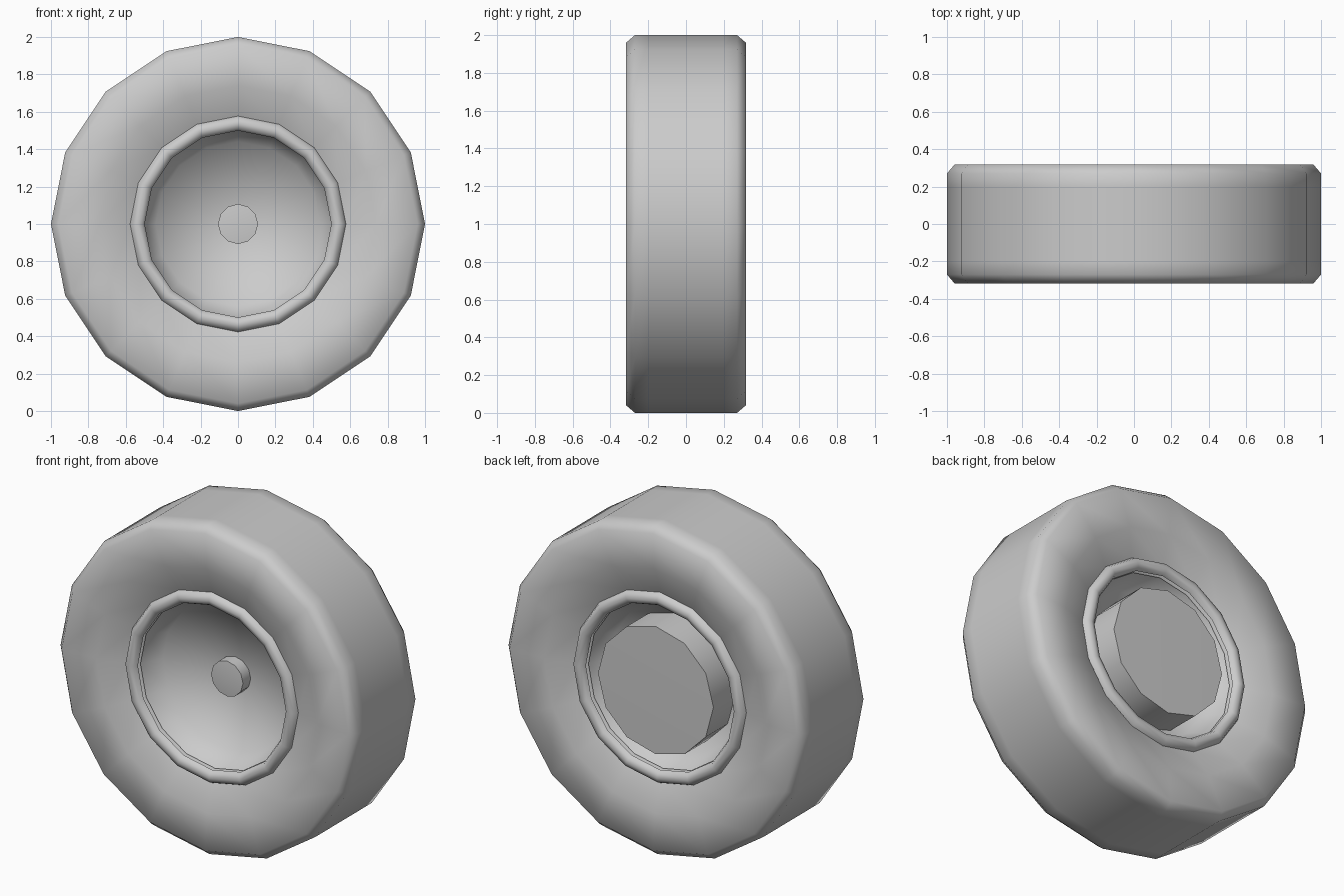
import bpy, bmesh
from math import cos, sin, pi, radians

if "Cube" in bpy.data.objects:
    bpy.data.objects.remove(bpy.data.objects["Cube"])


def lathe(name, profile, sides, angle=56):
    """Revolve (radius, y) points round the axle, which is at z = 1."""
    bm = bmesh.new()
    rings = []
    for r, y in profile:
        if r == 0:
            rings.append([bm.verts.new((0, y, 1))] * sides)
        else:
            rings.append([bm.verts.new((r * cos(2 * pi * i / sides), y,
                                        1 + r * sin(2 * pi * i / sides)))
                          for i in range(sides)])
    for a, b in zip(rings, rings[1:]):
        for i in range(sides):
            j = (i + 1) % sides
            bm.faces.new(list(dict.fromkeys((a[i], a[j], b[j], b[i]))))
    bmesh.ops.remove_doubles(bm, verts=bm.verts, dist=1e-5)
    bmesh.ops.recalc_face_normals(bm, faces=bm.faces)
    mesh = bpy.data.meshes.new(name)
    bm.to_mesh(mesh)
    bm.free()
    ob = bpy.data.objects.new(name, mesh)
    bpy.context.collection.objects.link(ob)
    bpy.ops.object.select_all(action='DESELECT')
    ob.select_set(True)
    bpy.context.view_layer.objects.active = ob
    bpy.ops.object.shade_smooth_by_angle(angle=radians(angle))
    return ob


def mirrored(half):
    return half + [(r, -y) for r, y in reversed(half)]


# Tyre: sidewalls curving in towards the rim, chamfered shoulders, flat tread
tyre = mirrored([(0.5, -0.2), (0.57, -0.24), (0.74, -0.3), (0.96, -0.317),
                 (1.0, -0.27), (1.0, -0.2)])
lathe("tyre", tyre, 16)

# Wheel: tapering well and shallow dish with a centre hole, same on both sides
wheel = mirrored([(0.5, -0.22), (0.44, -0.09), (0.1, -0.03)])
lathe("wheel_dish", wheel, 16)

# Rounded rim bead on both sides
for side, label in ((-1, "front"), (1, "back")):
    bead = [(0.538 + 0.039 * cos(pi * k / 4), side * (0.246 + 0.034 * sin(pi * k / 4)))
            for k in range(5)]
    lathe("rim_bead_" + label, bead, 16)

# Hub cap on the front
lathe("hub_cap", [(0, -0.115), (0.107, -0.105), (0.107, -0.03)], 12)

# Brake drum on the back
lathe("brake_drum", [(0.387, 0.07), (0.387, 0.29), (0, 0.295)], 12)
